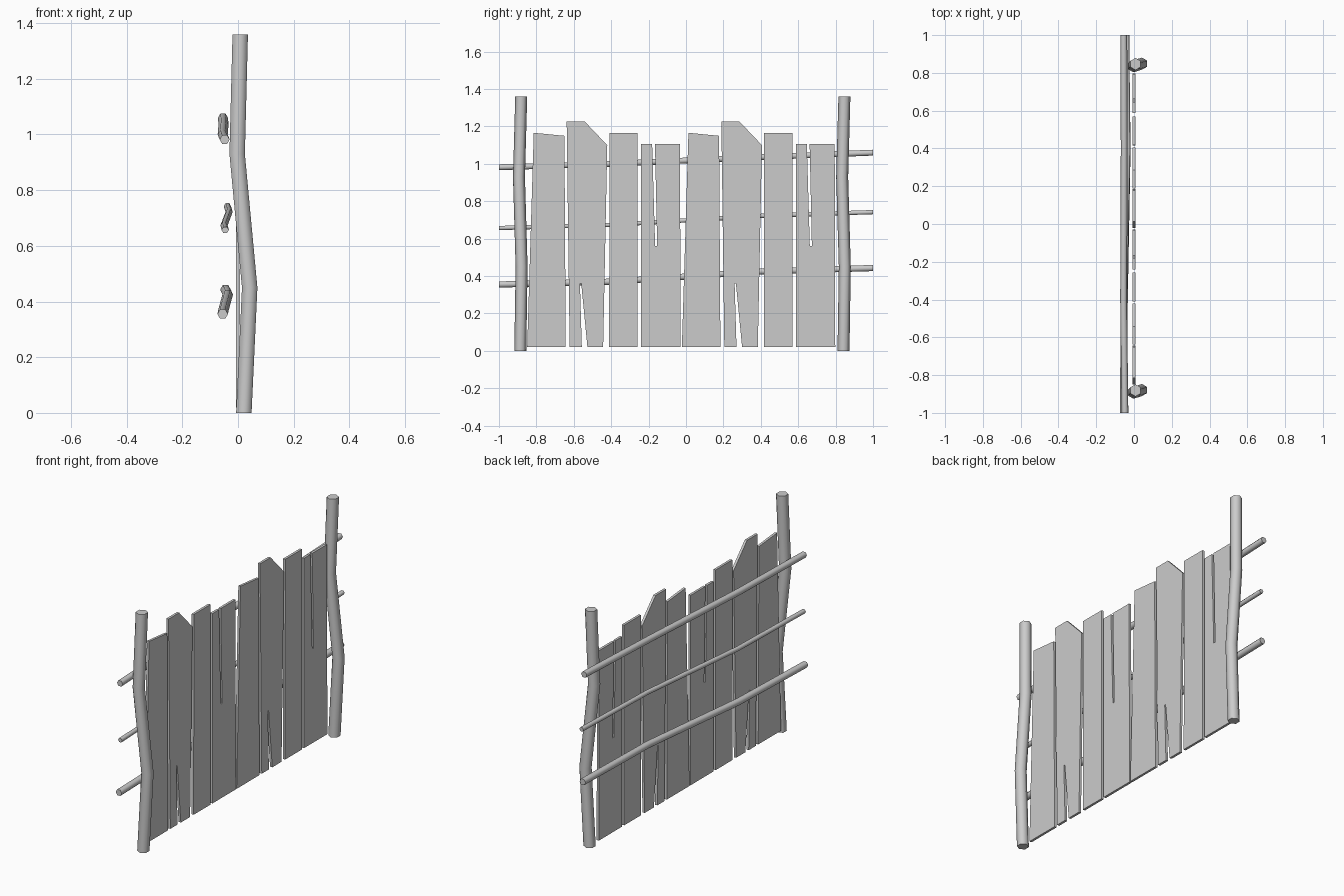
import bpy
import bmesh
import math
from mathutils import Vector

cube = bpy.data.objects.get("Cube")
if cube:
    bpy.data.objects.remove(cube, do_unlink=True)

wood = bpy.data.materials.new("weathered_grey")
wood.use_nodes = True
GREY = (0.6, 0.6, 0.6, 1)
wood.diffuse_color = GREY
wood.node_tree.nodes["Principled BSDF"].inputs["Base Color"].default_value = GREY


def finish(bm, name, smooth=False):
    bmesh.ops.recalc_face_normals(bm, faces=bm.faces)
    mesh = bpy.data.meshes.new(name)
    bm.to_mesh(mesh)
    bm.free()
    mesh.materials.append(wood)
    obj = bpy.data.objects.new(name, mesh)
    bpy.context.collection.objects.link(obj)
    if smooth:
        bpy.ops.object.select_all(action="DESELECT")
        obj.select_set(True)
        bpy.context.view_layer.objects.active = obj
        bpy.ops.object.shade_smooth_by_angle(angle=math.radians(65))


def branch(name, path, radius, u, v, sides=6):
    """Six-sided pole through the path, with rings spanned by axes u and v."""
    bm = bmesh.new()
    rings = []
    for point in path:
        ring = []
        for i in range(sides):
            a = math.tau * i / sides
            ring.append(bm.verts.new(Vector(point) + radius * (u * math.cos(a) + v * math.sin(a))))
        rings.append(ring)
    for low, high in zip(rings, rings[1:]):
        for i in range(sides):
            j = (i + 1) % sides
            bm.faces.new((low[i], low[j], high[j], high[i]))
    bm.faces.new(rings[0])
    bm.faces.new(rings[-1])
    finish(bm, name, smooth=True)


def plank(name, outline, shift, thickness=0.014):
    """Flat board cut to a y-z outline."""
    bm = bmesh.new()
    face = bm.faces.new([bm.verts.new((-thickness / 2, y + shift, z)) for y, z in outline])
    grown = bmesh.ops.extrude_face_region(bm, geom=[face])
    verts = [g for g in grown["geom"] if isinstance(g, bmesh.types.BMVert)]
    bmesh.ops.translate(bm, vec=(thickness, 0, 0), verts=verts)
    finish(bm, name)


X, Y, Z = Vector((1, 0, 0)), Vector((0, 1, 0)), Vector((0, 0, 1))

# Crooked end posts
for side, y in (("front", -0.884), ("back", 0.844)):
    path = [(0.021, y - 0.002, 0), (0.042, y + 0.005, 0.45),
            (-0.003, y - 0.009, 0.93), (0.008, y + 0.003, 1.36)]
    branch(side + "_post", path, 0.032, Y, X)

# Bent rails behind the boards: radius, then x and z at each station
STATIONS = (-1, -0.4, 0.4, 1)
RAILS = {
    "lower_rail": (0.019, (-0.055, -0.052, -0.037, -0.045), (0.355, 0.37, 0.425, 0.443)),
    "middle_rail": (0.013, (-0.046, -0.05, -0.032, -0.038), (0.657, 0.674, 0.722, 0.742)),
    "upper_rail": (0.018, (-0.048, -0.055, -0.052, -0.054), (0.982, 1.0, 1.036, 1.06)),
}
for name, (radius, xs, zs) in RAILS.items():
    branch(name, list(zip(xs, STATIONS, zs)), radius, X, Z)

# Four board shapes, repeated once along the fence
FOOT = 0.02
BOARDS = {
    "slanted_board": [(-0.849, FOOT), (-0.643, FOOT), (-0.65, 1.15), (-0.814, 1.166)],
    "split_foot_board": [(-0.622, FOOT), (-0.557, FOOT), (-0.567, 0.36), (-0.56, 0.36),
                         (-0.527, FOOT), (-0.443, FOOT), (-0.421, 1.1), (-0.542, 1.227),
                         (-0.638, 1.227)],
    "plain_board": [(-0.411, FOOT), (-0.258, FOOT), (-0.258, 1.166), (-0.409, 1.166)],
    "split_top_board": [(-0.24, FOOT), (-0.029, FOOT), (-0.032, 1.107), (-0.166, 1.107),
                        (-0.154, 0.56), (-0.165, 0.56), (-0.181, 1.107), (-0.24, 1.107)],
}
for half, shift in (("front", 0), ("back", 0.827)):
    for name, outline in BOARDS.items():
        plank(half + "_" + name, outline, shift)
